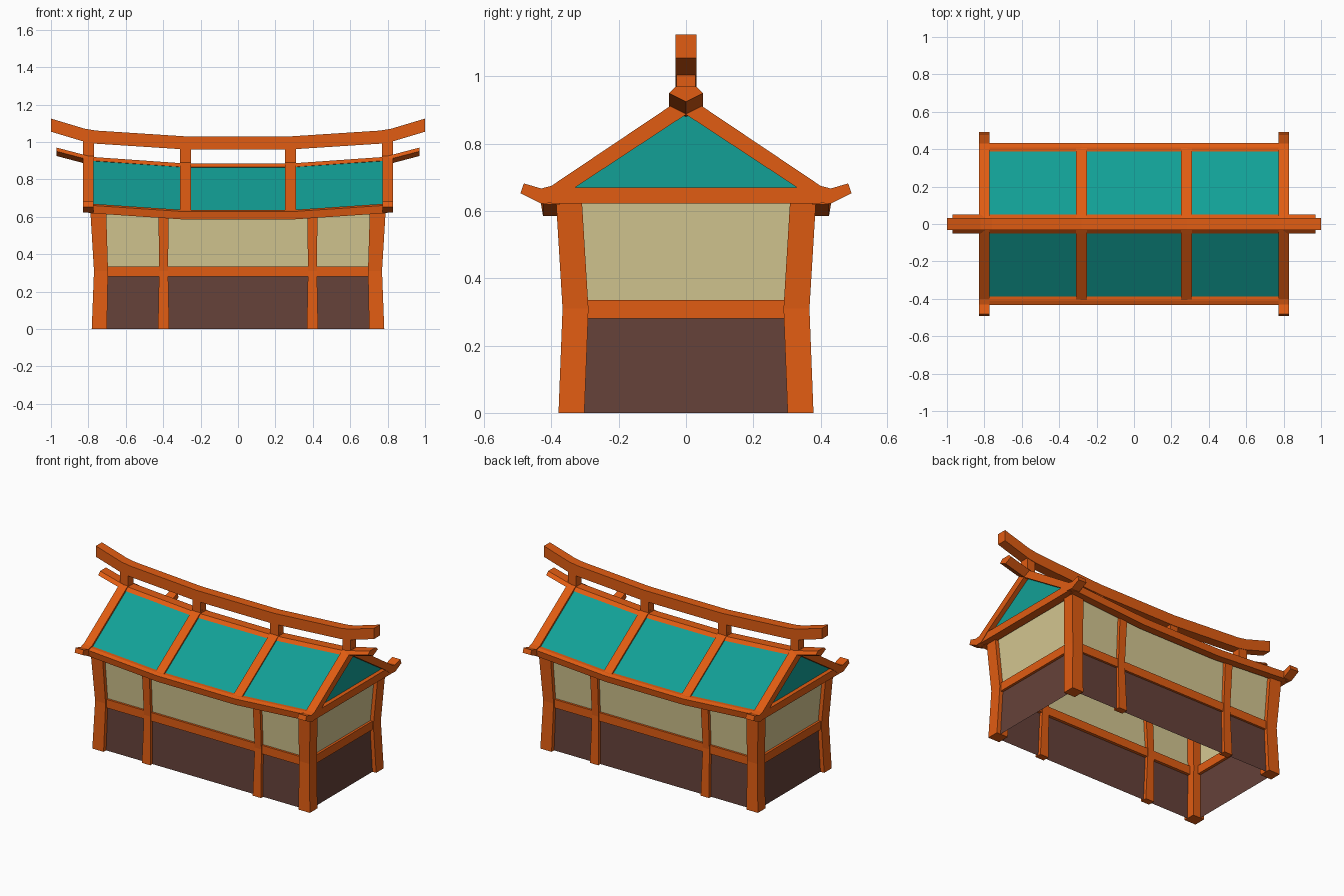
import bpy, bmesh

cube = bpy.data.objects.get("Cube")
if cube:
    bpy.data.objects.remove(cube, do_unlink=True)


def material(name, rgb):
    m = bpy.data.materials.new(name)
    m.use_nodes = True
    m.diffuse_color = (*rgb, 1)
    m.node_tree.nodes["Principled BSDF"].inputs["Base Color"].default_value = (*rgb, 1)
    return m


ORANGE = material("orange_timber", (0.75, 0.107, 0.006))
TEAL = material("teal_tiles", (0.006, 0.35, 0.305))
CREAM = material("cream_plaster", (0.66, 0.57, 0.285))
BROWN = material("dark_brown_boards", (0.13, 0.053, 0.041))


def loft(name, rings, mats, caps=True, rule=None):
    """Skin a list of equal-length point rings; rule picks a material per face."""
    bm = bmesh.new()
    rows = [[bm.verts.new(p) for p in ring] for ring in rings]
    n = len(rows[0])
    for a, b in zip(rows, rows[1:]):
        for i in range(n):
            j = (i + 1) % n
            bm.faces.new((a[i], a[j], b[j], b[i]))
    if caps:
        bm.faces.new(rows[0])
        bm.faces.new(rows[-1])
    bmesh.ops.recalc_face_normals(bm, faces=bm.faces[:])
    if rule:
        for f in bm.faces:
            f.material_index = rule(f.calc_center_median())
    me = bpy.data.meshes.new(name)
    bm.to_mesh(me)
    bm.free()
    for m in mats:
        me.materials.append(m)
    ob = bpy.data.objects.new(name, me)
    bpy.context.collection.objects.link(ob)
    return ob


def sweep(name, section, lifts, mat, side=1):
    """Run a (y, z) section along x, raised by the (x, lift) stations on both halves."""
    stations = [(-x, l) for x, l in reversed(lifts)] + lifts
    return loft(name, [[(x, side * y, z + l) for y, z in section] for x, l in stations], [mat])


def prism(name, section, x0, x1, mat, side=1):
    return loft(name, [[(x, side * y, z) for y, z in section] for x in (x0, x1)], [mat])


def rect(x0, x1, y0, y1, z):
    return [(x0, y0, z), (x1, y0, z), (x1, y1, z), (x0, y1, z)]


def box(name, x0, x1, y0, y1, z0, z1, mat):
    return loft(name, [rect(x0, x1, y0, y1, z) for z in (z0, z1)], [mat])


SIDES = ((1, "left"), (-1, "right"))
ENDS = ((-1, "front"), (1, "back"))

# Hollow wall shell: boards below, plaster above, slightly waisted
walls = [(0, 0.01), (0.31, 0), (0.64, 0.02)]
loft("walls", [rect(-0.745 - f, 0.745 + f, -0.343 - f, 0.343 + f, z) for z, f in walls],
     [BROWN, CREAM], caps=False, rule=lambda c: int(c.z > 0.31))

# Rail around the waist
for s, word in ENDS:
    box(word + "_waist_rail", -0.74, 0.74, s * 0.325, s * 0.358, 0.28, 0.335, ORANGE)
for s, word in SIDES:
    box(word + "_waist_rail", s * 0.728, s * 0.762, -0.34, 0.34, 0.28, 0.335, ORANGE)

# Posts: flared at foot and head
flare = [(0, 0.012, 0.03), (0.31, 0, 0.024), (0.64, 0.02, 0.027)]
for s, side in SIDES:
    for e, end in ENDS:
        loft(f"{end}_{side}_corner_post",
             [rect(s * (0.695 + f / 2), s * (0.77 + f), e * (0.29 + f), e * (0.367 + f), z)
              for z, f, w in flare], [ORANGE])
        loft(f"{end}_{side}_middle_post",
             [rect(s * 0.398 - w, s * 0.398 + w, e * (0.32 + f), e * (0.363 + f), z)
              for z, f, w in flare], [ORANGE])

# Roof: sagging eaves and tile slopes
roof_lift = [(0.28, 0), (0.8, 0.035)]
eave = [(0.375, 0.585), (0.425, 0.585), (0.432, 0.627), (0.41, 0.636), (0.375, 0.636)]
slope = [(0.02, 0.883), (0.41, 0.621), (0.41, 0.611), (0.02, 0.873)]
end_rafter = [(0, 0.943), (0.05, 0.91), (0.40, 0.675), (0.43, 0.667), (0.482, 0.682),
              (0.492, 0.653), (0.43, 0.622), (0.385, 0.625), (0.33, 0.67), (0, 0.887)]
mid_rafter = [(0, 0.908), (0.05, 0.875), (0.41, 0.633), (0.41, 0.605), (0.385, 0.605), (0, 0.85)]
for e, end in ENDS:
    sweep(end + "_eave", eave, roof_lift, ORANGE, e)
    sweep(end + "_roof_slope", slope, roof_lift, TEAL, e)
    for s, side in SIDES:
        prism(f"{end}_{side}_end_rafter", end_rafter, s * 0.772, s * 0.83, ORANGE, e)
        prism(f"{end}_{side}_middle_rafter", mid_rafter, s * 0.25, s * 0.31, ORANGE, e)

# Gable ends
for s, side in SIDES:
    prism(side + "_gable_panel", [(-0.36, 0.65), (0.36, 0.65), (0, 0.895)],
          s * 0.785, s * 0.80, TEAL)
    box(side + "_gable_beam", s * 0.772, s * 0.827, -0.40, 0.40, 0.622, 0.67, ORANGE)

# Lower ridge with a V-shaped underside
ridge = [(-0.03, 0.885), (0.03, 0.885), (0.05, 0.865), (0, 0.84), (-0.05, 0.865)]
sweep("lower_ridge", ridge, [(0.28, 0), (0.78, 0.035), (0.97, 0.085)], ORANGE)

# Upper ridge beam on short struts, ends swept up
beam = [(-0.031, 0.96), (0.031, 0.96), (0.031, 1.03), (-0.031, 1.03)]
sweep("upper_ridge_beam", beam, [(0.28, 0), (0.76, 0.031), (0.82, 0.041), (1, 0.095)], ORANGE)
for s, side in SIDES:
    for x, base, top, word in ((0.28, 0.86, 0.98, "middle"), (0.8, 0.9, 1.01, "end")):
        box(f"{side}_{word}_strut", s * x - 0.029, s * x + 0.029, -0.028, 0.028, base, top, ORANGE)
